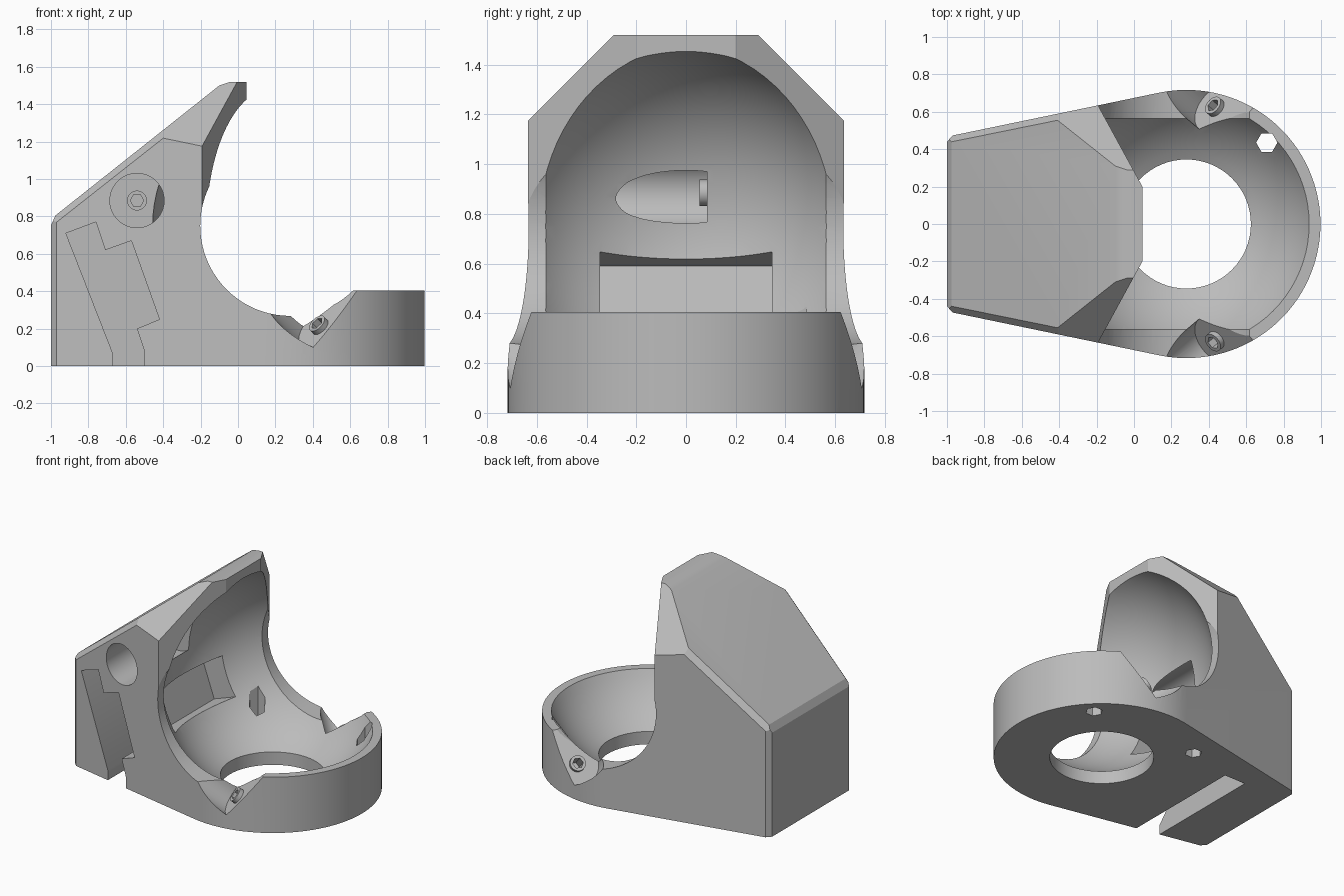
import bpy, bmesh
from math import cos, sin, pi
from mathutils import Vector

old = bpy.data.objects.get("Cube")
if old:
    bpy.data.objects.remove(old)

CX, CZ, R = 0.28, 0.75, 0.742      # ball socket centre and radius
Y, Z = Vector((0, 1, 0)), Vector((0, 0, 1))

grey = bpy.data.materials.new("light grey plastic")
grey.use_nodes = True
colour = (0.5, 0.5, 0.5, 1)
grey.diffuse_color = colour
grey.node_tree.nodes["Principled BSDF"].inputs["Base Color"].default_value = colour


def to_object(name, bm):
    bmesh.ops.recalc_face_normals(bm, faces=bm.faces)
    mesh = bpy.data.meshes.new(name)
    bm.to_mesh(mesh)
    bm.free()
    ob = bpy.data.objects.new(name, mesh)
    bpy.context.collection.objects.link(ob)
    return ob


def prism_bm(points, vec):
    bm = bmesh.new()
    face = bm.faces.new([bm.verts.new(p) for p in points])
    out = bmesh.ops.extrude_face_region(bm, geom=[face], use_keep_orig=True)
    moved = [g for g in out["geom"] if isinstance(g, bmesh.types.BMVert)]
    bmesh.ops.translate(bm, verts=moved, vec=vec)
    return bm


def prism(points, vec):
    return to_object("cutter", prism_bm(points, vec))


def side_prism(profile, y0, y1):
    return prism([(x, y0, z) for x, z in profile], Y * (y1 - y0))


def plan_prism(profile, z0, z1):
    return prism([(x, y, z0) for x, y in profile], Z * (z1 - z0))


def rod(start, direction, radius, length, sides=64):
    """Regular prism starting at a point and running along a direction."""
    d = Vector(direction).normalized()
    ref = Z if abs(d.z) < 0.9 else Y
    w = ref.cross(d).normalized()
    u = d.cross(w)
    angles = [2 * pi * i / sides for i in range(sides)]
    return prism([Vector(start) + radius * (cos(a) * w + sin(a) * u)
                  for a in angles], d * length)


def combine(ob, tool, operation="DIFFERENCE"):
    mod = ob.modifiers.new("bool", "BOOLEAN")
    mod.operation, mod.solver, mod.object = operation, "EXACT", tool
    graph = bpy.context.evaluated_depsgraph_get()
    mesh = bpy.data.meshes.new_from_object(ob.evaluated_get(graph))
    ob.modifiers.clear()
    ob.data = mesh
    bpy.data.objects.remove(tool)


# Outer block: tapered plan with a round end
outline = [(-1, 0.467)]
for i in range(61):
    a = 1.772 - 2 * 1.772 * i / 60
    outline.append((CX + 0.717 * cos(a), 0.717 * sin(a)))
outline.append((-1, -0.467))
bm = prism_bm([(x, y, 0) for x, y in outline], Z * 2)

# Sloped roof and chamfers
planes = [((0, 0, 1.52), (0, 0, 1)),
          ((-0.97, 0, 0.81), (-0.69, 0, 0.87)),
          ((-0.975, 0, 0.806), (-1.62, 0, 0.78)),
          ((-0.1, 0, 1.5), (-0.33, 0, 1))]
for s in (-1, 1):
    planes += [((0, s * 0.29, 1.52), (0, s, 1)),
               ((-0.97, s * 0.473, 0), (-0.74, s * 0.67, 0)),
               ((-0.4, s * 0.59, 1.22), (-0.82, s * 0.98, 0.783))]
for co, no in planes:
    geom = bm.verts[:] + bm.edges[:] + bm.faces[:]
    cut = bmesh.ops.bisect_plane(bm, geom=geom, plane_co=co, plane_no=no,
                                 clear_outer=True, dist=1e-5)["geom_cut"]
    edges = [g for g in cut if isinstance(g, bmesh.types.BMEdge)]
    bmesh.ops.edgeloop_fill(bm, edges=edges)
body = to_object("socket_housing", bm)

# Open front: faceted hood edge above, low rim below
combine(body, plan_prism([(0.045, 0.2), (0.045, -0.2), (-0.19, -0.63), (-0.47, -1.13),
                          (1.3, -1.13), (1.3, 1.13), (-0.47, 1.13), (-0.19, 0.63)], CZ, 2))
combine(body, plan_prism([(0.2, -1), (1.3, -1), (1.3, 1), (0.2, 1)], 0.405, CZ + 0.1))

# Ball socket, round side openings and floor hole
bm = bmesh.new()
bmesh.ops.create_uvsphere(bm, u_segments=80, v_segments=40, radius=R)
bmesh.ops.translate(bm, verts=bm.verts, vec=(CX, 0, CZ))
combine(body, to_object("cutter", bm))
combine(body, rod((CX, -1, CZ), Y, 0.482, 2, 80))
combine(body, rod((CX, 0, -0.1), Z, 0.345, 0.5))

# Stepped slot entering from the front side
combine(body, side_prism([(-0.92, 0.71), (-0.76, 0.77), (-0.71, 0.62), (-0.57, 0.67),
                          (-0.42, 0.25), (-0.54, 0.2), (-0.5, 0.08), (-0.5, -0.1),
                          (-0.67, -0.1), (-0.67, 0.07)], -1, 0.345))

# Tilted window recess in the socket wall
p, a, b = Vector((-0.53, 0.59)), Vector((0.336, -0.942)), Vector((0.942, 0.336))
combine(body, side_prism([p, p + 0.29 * a, p + 0.29 * a + 0.35 * b, p + 0.35 * b],
                         -0.345, 0.345))


def screw_seat(ob, centre, normal):
    """Raised round seat with a hexagonal bore."""
    c, n = Vector(centre), Vector(normal).normalized()
    combine(ob, rod(c - 0.02 * n, n, 0.053, 0.05, 32), "UNION")
    combine(ob, rod(c - 0.1 * n, n, 0.036, 0.2, 6))


# Deep counterbore in the front side
combine(body, rod((-0.54, -1, 0.885), Y, 0.145, 1.085))
screw_seat(body, (-0.54, 0.085, 0.885), -Y)

# Angled screw pockets on both sides of the rim
for s in (-1, 1):
    c = Vector((0.44, s * 0.62, 0.21))
    n = Vector((-0.6, s * 0.5, 0.6)).normalized()
    u = (Z - Z.dot(n) * n).normalized()
    w = n.cross(u) * 0.145
    combine(body, rod(c, n, 0.145, 0.7))
    combine(body, prism([c - w, c + w, c + w + 0.4 * u, c - w + 0.4 * u], n * 0.4))
    screw_seat(body, c, n)

# Hexagonal drain holes through the floor
for x in (0.71, -0.15):
    combine(body, rod((x, 0.435, -0.1), Z, 0.057, 0.65, 6))

body.data.materials.clear()
body.data.materials.append(grey)
for poly in body.data.polygons:
    poly.material_index = 0
bpy.ops.object.select_all(action="DESELECT")
body.select_set(True)
bpy.context.view_layer.objects.active = body
bpy.ops.object.shade_smooth_by_angle(angle=0.4)
